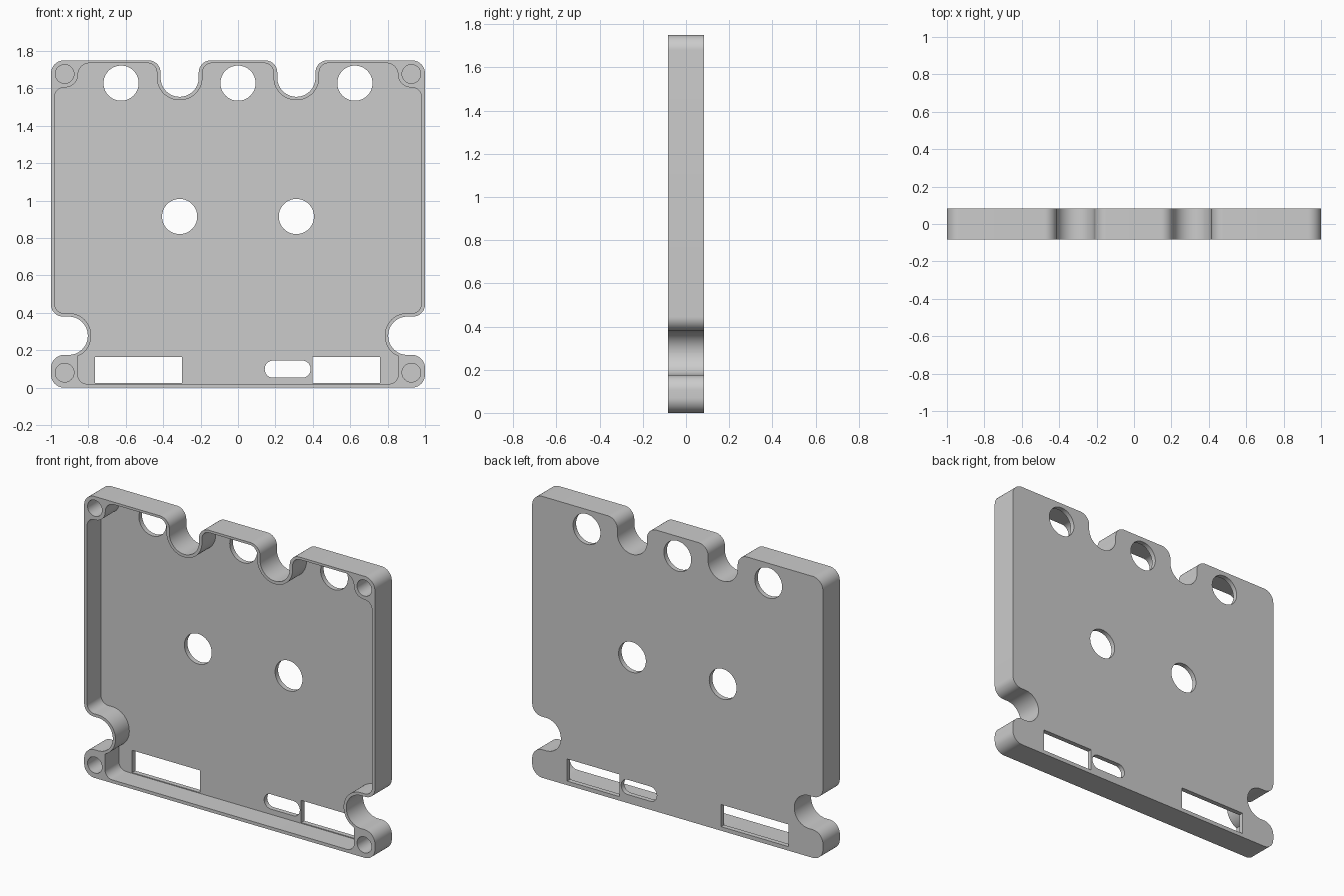
import bpy, bmesh, math
from mathutils import Vector

cube = bpy.data.objects.get("Cube")
if cube:
    bpy.data.objects.remove(cube, do_unlink=True)

FRONT, BACK, FLOOR = -0.083, 0.083, 0.053

grey = bpy.data.materials.new("plain_grey")
grey.use_nodes = True
colour = (0.6, 0.6, 0.6, 1)
grey.diffuse_color = colour
grey.node_tree.nodes["Principled BSDF"].inputs["Base Color"].default_value = colour


def rounded(corners, steps=14):
    """Turn (x, z, radius) corners into a filleted outline."""
    out = []
    for i, (x, z, r) in enumerate(corners):
        p = Vector((x, z))
        if r == 0:
            out.append(p)
            continue
        a = (Vector(corners[i - 1][:2]) - p).normalized()
        b = (Vector(corners[(i + 1) % len(corners)][:2]) - p).normalized()
        half = a.angle(b) / 2
        centre = p + (a + b).normalized() * r / math.sin(half)
        t = r / math.tan(half)
        start, end = p + a * t - centre, p + b * t - centre
        first = math.atan2(start.y, start.x)
        turn = math.remainder(math.atan2(end.y, end.x) - first, math.tau)
        for k in range(steps + 1):
            angle = first + turn * k / steps
            out.append(centre + r * Vector((math.cos(angle), math.sin(angle))))
    # Skip points that meet where two arcs join
    return [p for i, p in enumerate(out) if (p - out[i - 1]).length > 0.0005]


def mirrored(half):
    return half + [(-x, z, r) for x, z, r in reversed(half)]


def box(x0, x1, z0, z1, r=0):
    return [(x0, z0, r), (x1, z0, r), (x1, z1, r), (x0, z1, r)]


def disc(x, z, r):
    return box(x - r, x + r, z - r, z + r, r)


def prism(name, outlines, y0, y1):
    """Build closed solids from outlines running along y."""
    bm = bmesh.new()
    for corners in outlines:
        points = rounded(corners)
        near, far = [[bm.verts.new((p.x, y, p.y)) for p in points] for y in (y0, y1)]
        bm.faces.new(near)
        bm.faces.new(far[::-1])
        for i in range(len(points)):
            bm.faces.new((near[i], near[i - 1], far[i - 1], far[i]))
    bmesh.ops.recalc_face_normals(bm, faces=bm.faces)
    mesh = bpy.data.meshes.new(name)
    bm.to_mesh(mesh)
    bm.free()
    mesh.materials.append(grey)
    ob = bpy.data.objects.new(name, mesh)
    bpy.context.collection.objects.link(ob)
    return ob


# Outer outline with two top notches and two side notches
outer = mirrored([
    (0.21, 1.75, 0.065), (0.21, 1.555, 0.102), (0.414, 1.555, 0.102), (0.414, 1.75, 0.065),
    (1, 1.75, 0.07), (1, 0.38, 0.065), (0.803, 0.38, 0.102), (0.803, 0.175, 0.102),
    (1, 0.175, 0.07), (1, 0, 0.07)])

# Cavity outline following the thin wall and the corner bosses
inner = mirrored([
    (0.19, 1.735, 0.05), (0.19, 1.537, 0.121), (0.434, 1.537, 0.121), (0.434, 1.735, 0.05),
    (0.855, 1.735, 0.06), (0.855, 1.605, 0.07), (0.98, 1.605, 0.05), (0.98, 0.398, 0.05),
    (0.785, 0.398, 0.118), (0.785, 0.2, 0.118), (0.857, 0.168, 0), (0.857, 0.02, 0.05)])

# Blind screw holes in the corners
screws = [disc(s * 0.927, z, 0.05) for s in (-1, 1) for z in (0.08, 1.677)]

# Openings through the back plate
windows = [disc(x, 1.628, 0.094) for x in (-0.625, 0, 0.625)]
windows += [disc(x, 0.915, 0.094) for x in (-0.312, 0.312)]
windows += [box(-0.765, -0.3, 0.025, 0.163), box(0.398, 0.76, 0.025, 0.163),
            box(0.143, 0.388, 0.053, 0.145, 0.045)]

case = prism("case_shell", [outer], FRONT, BACK)
cutters = [prism("cavity_cutter", [inner] + screws, FRONT - 0.1, FLOOR),
           prism("window_cutter", windows, 0, BACK + 0.1)]

# Cut the shell, then drop the cutters
bpy.ops.object.select_all(action="DESELECT")
case.select_set(True)
bpy.context.view_layer.objects.active = case
for cutter in cutters:
    cutter.hide_render = True
    mod = case.modifiers.new("cut", "BOOLEAN")
    mod.operation = "DIFFERENCE"
    mod.solver = "EXACT"
    mod.object = cutter
    bpy.ops.object.modifier_apply(modifier=mod.name)
    bpy.data.objects.remove(cutter, do_unlink=True)
bpy.ops.object.shade_smooth_by_angle(angle=math.radians(30))
